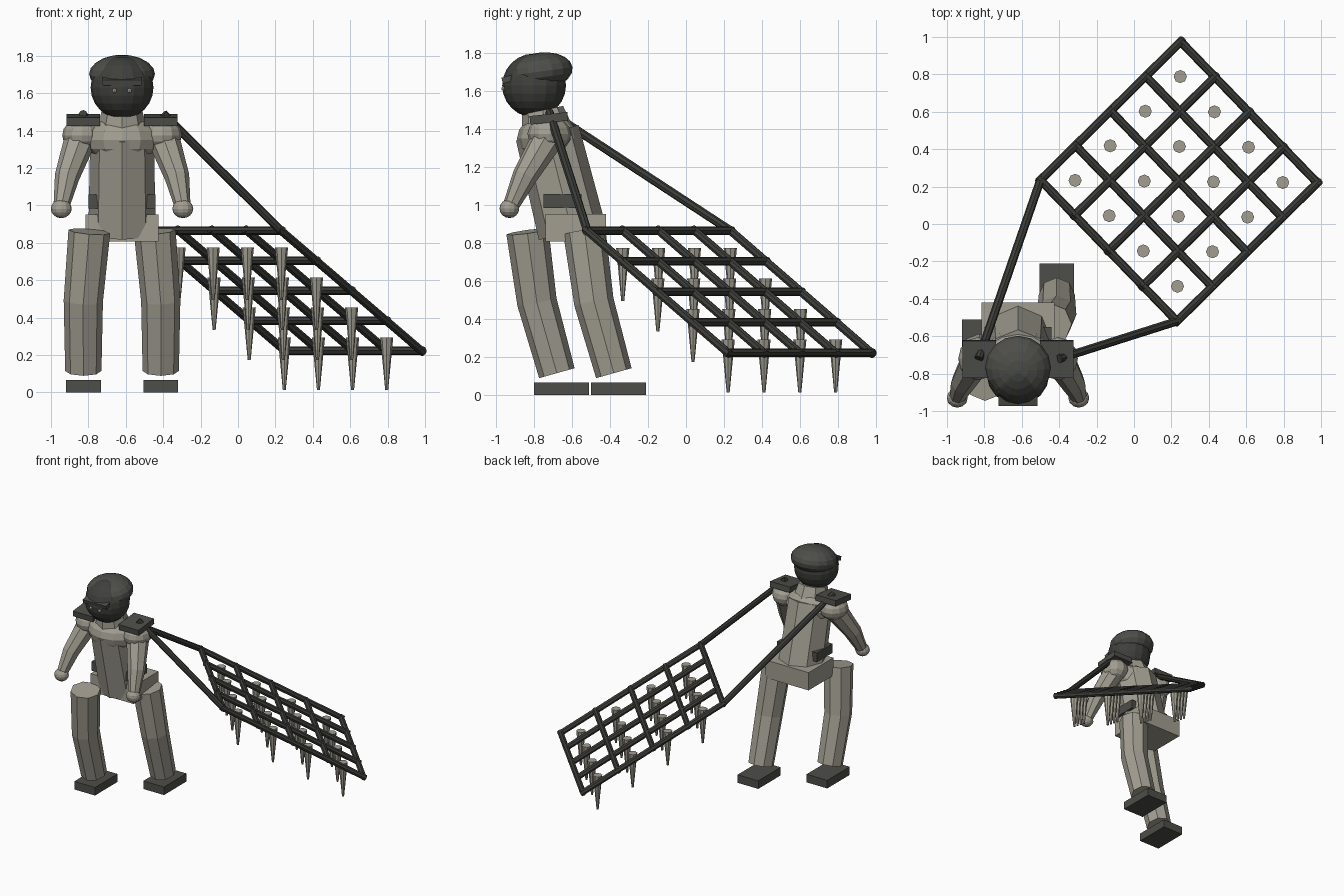
import bpy, bmesh, math
from mathutils import Vector, Matrix

if "Cube" in bpy.data.objects:
    bpy.data.objects.remove(bpy.data.objects["Cube"], do_unlink=True)


def material(name, rgb):
    m = bpy.data.materials.new(name)
    m.use_nodes = True
    m.diffuse_color = (*rgb, 1)
    bsdf = m.node_tree.nodes["Principled BSDF"]
    bsdf.inputs["Base Color"].default_value = (*rgb, 1)
    bsdf.inputs["Roughness"].default_value = 0.8
    return m


STONE = material("stone grey", (0.36, 0.34, 0.285))
ARMOUR = material("dark armour", (0.075, 0.077, 0.067))
IRON = material("black iron", (0.045, 0.045, 0.04))
MASK = material("dark mask", (0.05, 0.05, 0.045))
EYE = material("pale eye", (0.5, 0.46, 0.4))

CX = -0.62  # centre line of the figure


def finish(bm, name, mat):
    bmesh.ops.recalc_face_normals(bm, faces=bm.faces)
    me = bpy.data.meshes.new(name)
    bm.to_mesh(me)
    bm.free()
    me.materials.append(mat)
    ob = bpy.data.objects.new(name, me)
    bpy.context.collection.objects.link(ob)
    return ob


def box(name, loc, size, mat, tilt=0):
    bm = bmesh.new()
    m = Matrix.Translation(loc) @ Matrix.Rotation(math.radians(tilt), 4, "X") @ Matrix.Diagonal((*size, 1))
    bmesh.ops.create_cube(bm, size=1, matrix=m)
    return finish(bm, name, mat)


def ball(name, loc, radii, mat, segs=12, rings=8, tilt=0):
    bm = bmesh.new()
    m = Matrix.Translation(loc) @ Matrix.Rotation(math.radians(tilt), 4, "X") @ Matrix.Diagonal((*radii, 1))
    bmesh.ops.create_uvsphere(bm, u_segments=segs, v_segments=rings, radius=1, matrix=m)
    return finish(bm, name, mat)


def add_tube(bm, points, radii, sides=8):
    """Capped tube along the points, with one shared ring at each joint."""
    pts = [Vector(p) for p in points]
    rings = []
    for i, p in enumerate(pts):
        t = (pts[min(i + 1, len(pts) - 1)] - pts[max(i - 1, 0)]).normalized()
        ref = Vector((0, 1, 0)) if abs(t.z) > 0.6 else Vector((0, 0, 1))
        a = (ref - t * ref.dot(t)).normalized()
        b = t.cross(a)
        ring = []
        for k in range(sides):
            w = math.tau * k / sides
            ring.append(bm.verts.new(p + radii[i] * (a * math.cos(w) + b * math.sin(w))))
        rings.append(ring)
    for lo, hi in zip(rings, rings[1:]):
        for k in range(sides):
            n = (k + 1) % sides
            bm.faces.new((lo[k], lo[n], hi[n], hi[k]))
    bm.faces.new(rings[0])
    bm.faces.new(rings[-1])


def tube(name, points, radii, mat, sides=8):
    bm = bmesh.new()
    add_tube(bm, points, radii, sides)
    return finish(bm, name, mat)


# Torso, leaning forward
tube("torso", [(CX, -0.60, 0.86), (CX, -0.73, 1.38)], [0.18, 0.17], STONE)
box("pelvis", (CX, -0.58, 0.88), (0.39, 0.32, 0.145), STONE)
box("belt_pouches", (CX, -0.65, 1.022), (0.36, 0.2, 0.075), ARMOUR)
ball("chest", (CX, -0.727, 1.35), (0.2, 0.163, 0.128), STONE)
tube("neck", [(CX, -0.73, 1.38), (CX, -0.755, 1.5)], [0.14, 0.11], STONE)

# Head, helmet, brim and eyes
ball("head", (CX, -0.8, 1.63), (0.168, 0.168, 0.168), MASK, 16, 12)
ball("helmet", (CX, -0.768, 1.703), (0.176, 0.172, 0.1), ARMOUR, 16, 10, 8)
box("helmet_brim", (CX, -0.905, 1.672), (0.21, 0.13, 0.032), ARMOUR, 15)
for s, side in ((-1, "right"), (1, "left")):
    ball(side + "_eye", (CX + s * 0.04, -0.96, 1.613), (0.012, 0.012, 0.012), EYE, 8, 6)

# Limbs: the left leg is set back by one stride
for s, side in ((-1, "right"), (1, "left")):
    def at(dx, y, z):
        return (CX + s * dx, y, z)
    stride = 0.3 if s > 0 else 0
    ball(side + "_shoulder", at(0.215, -0.72, 1.375), (0.105, 0.115, 0.09), STONE)
    tube(side + "_arm", [at(0.225, -0.73, 1.35), at(0.295, -0.85, 1.15), at(0.325, -0.925, 0.99)],
         [0.085, 0.066, 0.042], STONE)
    ball(side + "_hand", at(0.325, -0.93, 0.982), (0.056, 0.052, 0.05), STONE)
    tube(side + "_leg", [at(0.175, -0.835, 0.86), at(0.207, -0.785, 0.49), at(0.207, -0.68, 0.115)],
         [0.112, 0.105, 0.097], STONE).location.y = stride
    box(side + "_foot", at(0.207, -0.655 + stride, 0.033), (0.187, 0.29, 0.066), ARMOUR)
    box(side + "_shoulder_pad", at(0.207, -0.722, 1.457), (0.18, 0.2, 0.045), ARMOUR, 6)

# Dragged harrow: a sloping lattice with four cells each way
CORNER = Vector((-0.5, 0.235, 0.865))
ACROSS = Vector((0.73, -0.755, 0))
ALONG = Vector((0.75, 0.74, -0.642))
CELLS = 4
RAD = 0.023


def on_frame(u, v):
    return CORNER + ACROSS * u + ALONG * v


bars = bmesh.new()
for i in range(CELLS + 1):
    f = i / CELLS
    add_tube(bars, [on_frame(f, -0.015), on_frame(f, 1.015)], [RAD, RAD])
    add_tube(bars, [on_frame(-0.015, f), on_frame(1.015, f)], [RAD, RAD])
finish(bars, "harrow_frame", IRON)

spikes = bmesh.new()
for i in range(CELLS):
    for j in range(CELLS):
        p = on_frame((i + 0.5) / CELLS, (j + 0.5) / CELLS)
        top = p - Vector((0, 0, 0.01))
        add_tube(spikes, [top, top - Vector((0, 0, 0.28))], [0.035, 0.008])
finish(spikes, "harrow_spikes", STONE)

# Poles from the shoulder pads to the frame corners
tube("right_pole", [(-0.83, -0.72, 1.49), on_frame(0, 0)], [RAD, RAD], IRON)
tube("left_pole", [(-0.4, -0.72, 1.49), on_frame(1, 0)], [RAD, RAD], IRON)
